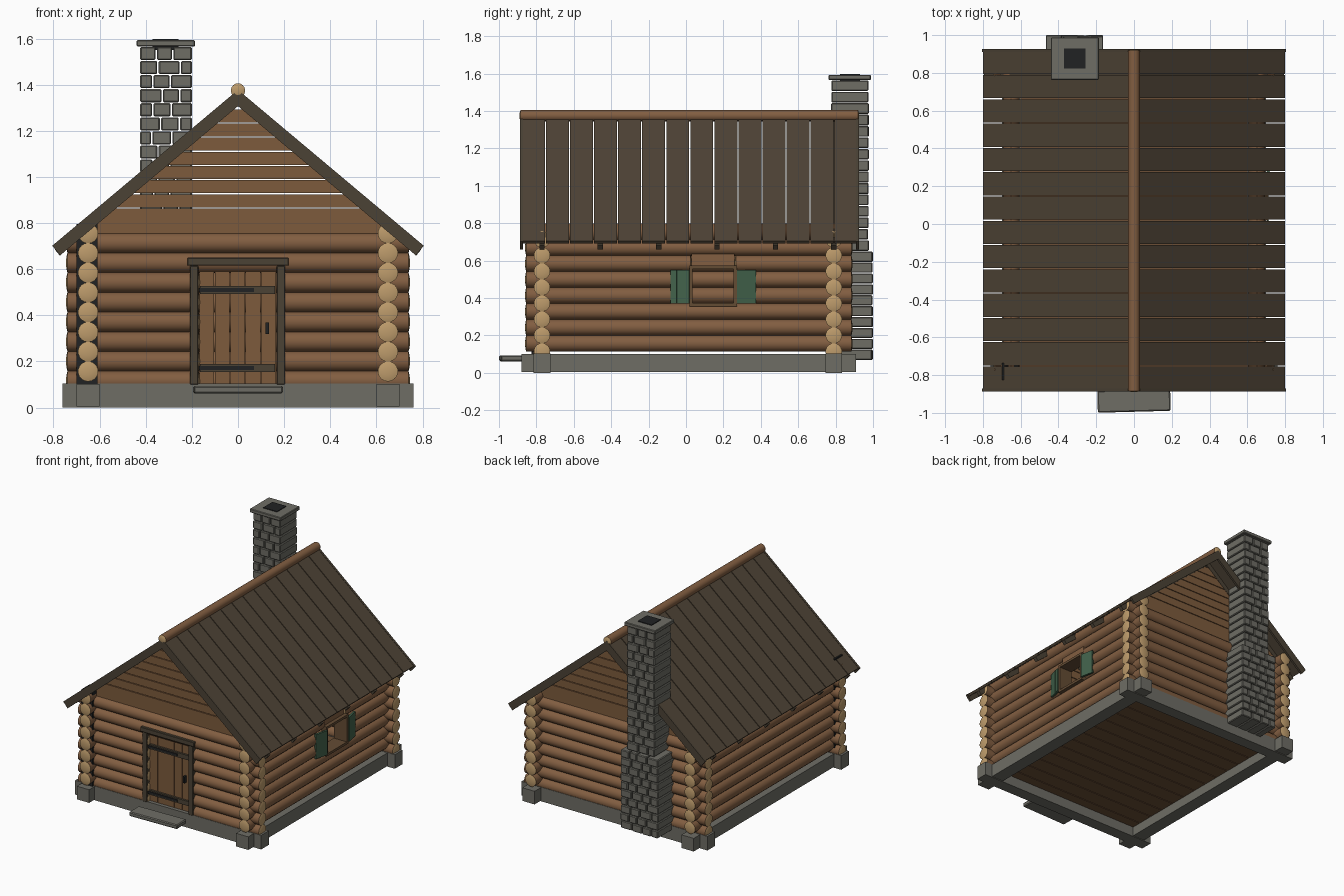
import bpy, bmesh, math, random
from mathutils import Vector, Matrix

random.seed(4)
cube = bpy.data.objects.get("Cube")
if cube:
    bpy.data.objects.remove(cube)


def material(name, *rgb):
    lin = [((c / 255 + 0.055) / 1.055) ** 2.4 for c in rgb] + [1]
    m = bpy.data.materials.new(name)
    m.use_nodes = True
    m.diffuse_color = lin
    m.node_tree.nodes["Principled BSDF"].inputs["Base Color"].default_value = lin
    return m


BARK = material("log brown", 130, 94, 65)
CUT = material("cut log tan", 190, 156, 108)
PLANK = material("plank brown", 125, 91, 60)
ROOF = material("roof brown", 79, 68, 54)
TRIM = material("trim brown", 75, 66, 53)
STONE = material("stone grey", 110, 109, 101)
IRON = material("iron black", 33, 34, 35)
GREEN = material("shutter green", 66, 98, 75)
FLOOR = material("floor brown", 108, 79, 54)
FRAME = material("window frame brown", 100, 76, 52)


def finish(name, bm, mats, bevel=0):
    bmesh.ops.recalc_face_normals(bm, faces=bm.faces)
    me = bpy.data.meshes.new(name)
    bm.to_mesh(me)
    bm.free()
    for m in mats:
        me.materials.append(m)
    ob = bpy.data.objects.new(name, me)
    bpy.context.collection.objects.link(ob)
    if bevel:
        mod = ob.modifiers.new("Bevel", "BEVEL")
        mod.width, mod.segments = bevel, 1
    return ob


def boxes(name, mat, items, bevel=0):
    # each item is x0, x1, y0, y1, z0, z1
    bm = bmesh.new()
    for x0, x1, y0, y1, z0, z1 in items:
        size = Matrix.Diagonal((x1 - x0, y1 - y0, z1 - z0, 1))
        mid = Matrix.Translation(((x0 + x1) / 2, (y0 + y1) / 2, (z0 + z1) / 2))
        bmesh.ops.create_cube(bm, size=1, matrix=mid @ size)
    return finish(name, bm, [mat], bevel)


def prisms(name, mat, items):
    # each item is an x-z outline, y0, y1
    bm = bmesh.new()
    for pts, y0, y1 in items:
        a = [bm.verts.new((x, y0, z)) for x, z in pts]
        b = [bm.verts.new((x, y1, z)) for x, z in pts]
        bm.faces.new(a)
        bm.faces.new(b[::-1])
        for i in range(len(pts)):
            bm.faces.new((a[i - 1], b[i - 1], b[i], a[i]))
    return finish(name, bm, [mat])


def logs(name, items, r):
    # each item is start point, end point; ends are slightly domed and pale
    bm = bmesh.new()
    for a, b in items:
        a, b = Vector(a), Vector(b)
        rot = (b - a).to_track_quat("Z", "Y").to_matrix().to_4x4()
        new = bmesh.ops.create_cone(bm, cap_ends=True, segments=18, radius1=r, radius2=r,
                                    depth=(b - a).length - 0.012,
                                    matrix=Matrix.Translation((a + b) / 2) @ rot)
        caps = list({f for v in new["verts"] for f in v.link_faces if len(f.verts) > 4})
        for thick in (r * 0.22, r * 0.4):
            ring = bmesh.ops.inset_individual(bm, faces=caps, thickness=thick, depth=0.003)["faces"]
            for f in list(ring) + caps:
                f.material_index = 1
    ob = finish(name, bm, [BARK, CUT])
    bpy.ops.object.select_all(action="DESELECT")
    ob.select_set(True)
    bpy.context.view_layer.objects.active = ob
    bpy.ops.object.shade_smooth_by_angle(angle=math.radians(40))


WX, YF, YB = 0.65, -0.77, 0.79      # wall centre lines
Y0, Y1 = -0.86, 0.89                # log ends
PITCH, R = 0.0855, 0.044

# Foundation beams, floor and doorstep
boxes("foundation_long_beams", STONE, [(s * WX - 0.05, s * WX + 0.05, -0.88, 0.91, 0.005, 0.102) for s in (-1, 1)])
boxes("foundation_cross_beams", STONE, [(-0.76, 0.76, y - 0.045, y + 0.045, 0, 0.104) for y in (YF, YB)])
boxes("floor_planks", FLOOR, [(-0.62, 0.62, YF + i * 0.12 + 0.003, YF + i * 0.12 + 0.117, 0.075, 0.1)
                              for i in range(13)])
step = boxes("doorstep", STONE, [(-0.193, 0.193, -0.056, 0.06, 0.062, 0.094)], 0.006)
step.location = (0, -0.938, 0)
step.rotation_euler.z = math.radians(1.5)

# Log walls, with gaps for the door and the window
side, front, back = [], [], []
for i in range(8):
    z = 0.157 + i * PITCH
    side.append(((-WX, Y0, z), (-WX, Y1, z)))
    if i in (3, 4, 5):
        side += [((WX, Y0, z), (WX, 0.03, z)), ((WX, 0.26, z), (WX, Y1, z))]
    else:
        side.append(((WX, Y0, z), (WX, Y1, z)))
    z = 0.115 + i * PITCH
    back.append(((-0.745, YB, z), (0.745, YB, z)))
    if i < 6:
        front += [((-0.745, YF, z), (-0.165, YF, z)), ((0.17, YF, z), (0.745, YF, z))]
    else:
        front.append(((-0.745, YF, z), (0.745, YF, z)))
logs("side_wall_logs", side, R)
logs("front_wall_logs", front, R)
logs("back_wall_logs", back, R)
boxes("corner_post", IRON, [(-0.70, -0.61, -0.825, -0.735, 0.1, 0.797)])

# Roof: everything on the slope is a slab between two depths under its top surface
APEX, ANGLE = 1.375, math.radians(40)
C, S = math.cos(ANGLE), math.sin(ANGLE)


def slope(s, t0, t1, length, y0, y1):
    def eave(t):
        return (s * (C * length - S * t), APEX - S * length - C * t)
    return ([(0, APEX - t0 / C), eave(t0), eave(t1), (0, APEX - t1 / C)], y0, y1)


SIDES = (-1, 1)
width = 1.8 / 14
prisms("roof_boards", ROOF, [slope(s, 0, 0.018, 1.042, -0.88 + i * width + 0.003, -0.88 + (i + 1) * width - 0.003)
                             for s in SIDES for i in range(14)])
prisms("rafters", TRIM, [slope(s, 0.018, 0.052, 1.052, YF + i * 0.312 - 0.014, YF + i * 0.312 + 0.014)
                         for s in SIDES for i in range(6)])
prisms("barge_boards", TRIM, [slope(s, -0.002, 0.052, 1.05, y, y + 0.016)
                              for s in SIDES for y in (-0.888, 0.91)])
logs("ridge_pole", [((0, -0.89, 1.375), (0, 0.925, 1.375))], 0.031)

# Gable boards, narrowing towards the ridge
gable = []
for i in range(9):
    z0 = 0.745 + i * 0.0615
    z1 = z0 + (0.0615 if i == 0 else 0.0565)
    w0, w1 = [(APEX - 0.025 - z) / math.tan(ANGLE) for z in (z0, z1)]
    for y in (YF, YB):
        gable.append(([(-w0, z0), (w0, z0), (w1, z1), (-w1, z1)], y - 0.012, y + 0.012))
prisms("gable_boards", PLANK, gable)

# Door
boxes("door_planks", PLANK, [(-0.168 + i * 0.0672, -0.168 + i * 0.0672 + 0.064, -0.79, -0.765, 0.105, 0.605)
                             for i in range(5)])
boxes("door_frame", TRIM, [(-0.208, -0.172, -0.82, -0.74, 0.1, 0.615), (0.168, 0.204, -0.82, -0.74, 0.1, 0.615),
                           (-0.22, 0.22, -0.828, -0.74, 0.615, 0.65)], 0.003)
boxes("door_battens", TRIM, [(-0.165, 0.16, -0.805, -0.79, z - 0.017, z + 0.017) for z in (0.172, 0.51)])
boxes("door_hinges", IRON, [(-0.17, 0.07, -0.81, -0.803, z - 0.008, z + 0.008) for z in (0.172, 0.51)])
boxes("door_handle", IRON, [(0.12, 0.134, -0.815, -0.79, 0.32, 0.368)])

# Window with two open shutters
boxes("window_frame", FRAME, [(0.605, 0.712, 0.018, 0.036, 0.355, 0.57), (0.605, 0.712, 0.254, 0.272, 0.355, 0.57),
                              (0.605, 0.712, 0.018, 0.272, 0.355, 0.373), (0.605, 0.712, 0.018, 0.272, 0.555, 0.573)])
boxes("window_header", BARK, [(0.62, 0.685, 0.03, 0.26, 0.573, 0.635)])
for label, y, turn in (("front", 0.018, 166), ("back", 0.272, 12)):
    shutter = boxes(label + "_shutter", GREEN, [(-0.008, 0.008, i * 0.034, i * 0.034 + 0.0335, -0.09, 0.09)
                                                for i in range(3)])
    shutter.location = (0.712, y, 0.46)
    shutter.rotation_euler.z = math.radians(turn)


# Chimney: courses of stones with open joints, a cap and a flue
def courses(x0, x1, y0, y1, z0, z1, rows, count):
    out, h = [], (z1 - z0) / rows
    for r in range(rows):
        shift = (r % 2 - 0.5) * 0.35
        cuts = [0] + [(k + shift + random.uniform(-0.15, 0.15)) / count for k in range(1, count)] + [1]
        for a, b in zip(cuts, cuts[1:]):
            j = random.uniform(0, 0.006)
            out.append((x0 + a * (x1 - x0) + 0.003, x0 + b * (x1 - x0) - 0.003, y0 + j, y1 - j,
                        z0 + r * h + 0.002, z0 + (r + 1) * h - 0.002))
    return out


boxes("chimney_base", STONE, courses(-0.47, -0.16, 0.80, 1.0, 0.068, 0.65, 10, 4), 0.005)
boxes("chimney_stack", STONE, courses(-0.427, -0.197, 0.775, 0.978, 0.65, 1.566, 15, 3), 0.005)
boxes("chimney_cap", STONE, [(-0.44, -0.186, 0.763, 0.988, 1.566, 1.593)], 0.004)
boxes("chimney_flue", IRON, [(-0.37, -0.258, 0.823, 0.93, 1.55, 1.598)])
